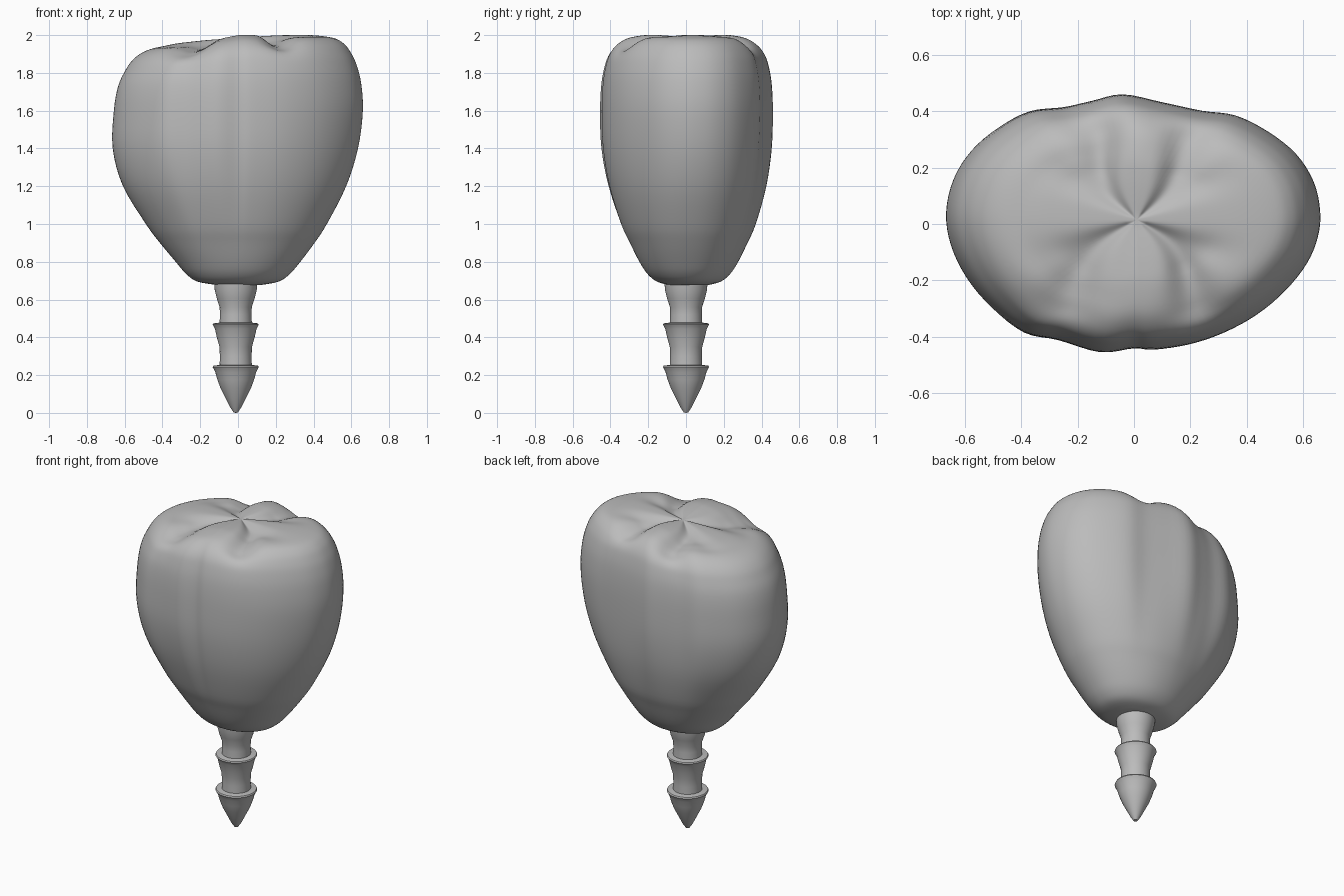
import bpy
import bmesh
from math import atan2, cos, sin, pi, radians, exp
from mathutils import Vector

default_cube = bpy.data.objects.get("Cube")
if default_cube:
    bpy.data.objects.remove(default_cube, do_unlink=True)

# Material
stone_grey = bpy.data.materials.new("stone_grey")
stone_grey.use_nodes = True
grey = (0.5, 0.5, 0.5, 1)
stone_grey.diffuse_color = grey
stone_grey.node_tree.nodes["Principled BSDF"].inputs["Base Color"].default_value = grey


def clamp(value):
    return max(0, min(1, value))


def smooth_step(low, high, value):
    t = clamp((value - low) / (high - low))
    return t * t * (3 - 2 * t)


def spline(points, steps, closed=False):
    """Pass a smooth curve through a list of tuples."""
    vectors = [Vector(p) for p in points]
    count = len(vectors)

    def pick(index):
        return vectors[index % count if closed else max(0, min(count - 1, index))]

    result = []
    for i in range(count if closed else count - 1):
        a, b, c, d = (pick(i + offset) for offset in (-1, 0, 1, 2))
        for step in range(steps):
            t = step / steps
            result.append(b + (c - a) * t / 2
                          + (a - b * 2.5 + c * 2 - d / 2) * t ** 2
                          + ((b - c) * 3 + d - a) * t ** 3 / 2)
    if not closed:
        result.append(vectors[-1])
    return result


def loft(name, rings, bottom, top, sharp_angle):
    """Skin closed rings, with a pole at each end."""
    bm = bmesh.new()
    loops = [[bm.verts.new(co) for co in ring] for ring in rings]
    low, high = bm.verts.new(bottom), bm.verts.new(top)
    size = len(loops[0])
    for j in range(size):
        k = (j + 1) % size
        for lower, upper in zip(loops, loops[1:]):
            bm.faces.new((lower[j], lower[k], upper[k], upper[j]))
        bm.faces.new((low, loops[0][k], loops[0][j]))
        bm.faces.new((high, loops[-1][j], loops[-1][k]))
    bmesh.ops.recalc_face_normals(bm, faces=bm.faces)
    mesh = bpy.data.meshes.new(name)
    bm.to_mesh(mesh)
    bm.free()
    mesh.materials.append(stone_grey)
    part = bpy.data.objects.new(name, mesh)
    bpy.context.collection.objects.link(part)
    bpy.ops.object.select_all(action="DESELECT")
    part.select_set(True)
    bpy.context.view_layer.objects.active = part
    bpy.ops.object.shade_smooth_by_angle(angle=radians(sharp_angle))
    return part


# Crown: widest outline, counter-clockwise from the left side
outline = [
    (.66, .045), (.637, .15), (.575, .248), (.475, .328), (.36, .385),
    (.24, .402), (.1, .432), (-.04, .46), (-.15, .437), (-.25, .415),
    (-.37, .4), (-.48, .342), (-.575, .26), (-.638, .158), (-.664, .04),
    (-.647, -.075), (-.592, -.19), (-.505, -.295), (-.39, -.385), (-.27, -.412),
    (-.12, -.455), (0, -.441), (.07, -.446), (.2, -.426), (.32, -.385),
    (.435, -.322), (.535, -.238), (.613, -.14), (.652, -.045)]

# Crown: height, then share of the outline at -x, at +x and along y
levels = [
    (.676, .17, .16, .22), (.695, .34, .31, .37), (.735, .43, .4, .48),
    (.8, .515, .485, .575), (.9, .64, .6, .685), (1, .75, .7, .785),
    (1.2, .925, .86, .915), (1.4, 1, .96, .985), (1.6, .99, 1, 1),
    (1.75, .955, .985, .985), (1.85, .9, .945, .945), (1.91, .85, .9, .895),
    (1.955, .78, .845, .81), (1.985, .68, .76, .69), (2, .54, .58, .5),
    (2, .37, .38, .35), (1.995, .2, .2, .2), (1.988, .06, .06, .06)]

# Chewing grooves: inner angle, outer angle, angle of the side branch, depth
grooves = [(42, 58, 30, .05), (138, 113, 147, .045),
           (212, 230, 203, .045), (328, 304, 337, .055)]
centre = Vector((.01, .015))


def notch(angle, line, width):
    gap = (angle - radians(line) + pi) % (2 * pi) - pi
    return exp(-(gap / width) ** 2)


def groove_depth(angle, share):
    rise = clamp(share / .45)
    main_reach = rise * (1 - smooth_step(.72, 1, share))
    branch_reach = rise * (1 - smooth_step(.4, .75, share))
    total = 0
    for inner, outer, branch, depth in grooves:
        line = inner + (outer - inner) * smooth_step(.1, .8, share)
        total += depth * main_reach * notch(angle, line, .23)
        total += depth * .4 * branch_reach * notch(angle, branch, .2)
    return total


def crown_point(edge, level, on_top):
    z, right, left, depth = level
    arm = edge - centre
    angle, radius = atan2(arm.y, arm.x), arm.length
    c, s = cos(angle), sin(angle)
    # Plain oval near the base, lobed outline higher up
    power = 2.15
    oval = (abs(c / .66) ** power + abs(s / .455) ** power) ** (-1 / power)
    radius = oval + (radius - oval) * smooth_step(.75, 1.5, z)
    share = (left if c > 0 else right) * c * c + depth * s * s
    # The -x side is a little lower
    drop = .055 * max(0, -c) * smooth_step(1.6, 2, z) * clamp(share / .6)
    if on_top:
        drop += groove_depth(angle, share)
    position = centre + Vector((c, s)) * radius * share
    return position.x, position.y, z - drop


edges = spline(outline, 4, closed=True)
crown_levels = spline(levels, 4)
crown_rings = [[crown_point(edge, level, level[0] > 1.6) for edge in edges]
               for level in crown_levels]
loft("crown", crown_rings, (0, 0, .676), (*centre, 1.986), 60)

# Barbed peg: radius and height, turned round the upright axis
peg_profile = [
    (.012, .003), (.03, .03), (.055, .08), (.08, .13), (.097, .175),
    (.108, .215), (.118, .235), (.122, .242), (.118, .25), (.085, .254),
    (.084, .3), (.086, .35), (.1, .4), (.11, .445), (.118, .46),
    (.122, .467), (.118, .474), (.085, .478), (.084, .52), (.085, .56),
    (.1, .605), (.111, .65), (.114, .69)]
sides = 48
axis_x = -.012
peg_rings = [[(r * cos(2 * pi * k / sides) + axis_x, r * sin(2 * pi * k / sides), z)
              for k in range(sides)] for r, z in peg_profile]
loft("barbed_peg", peg_rings, (axis_x, 0, 0), (axis_x, 0, .69), 40)
